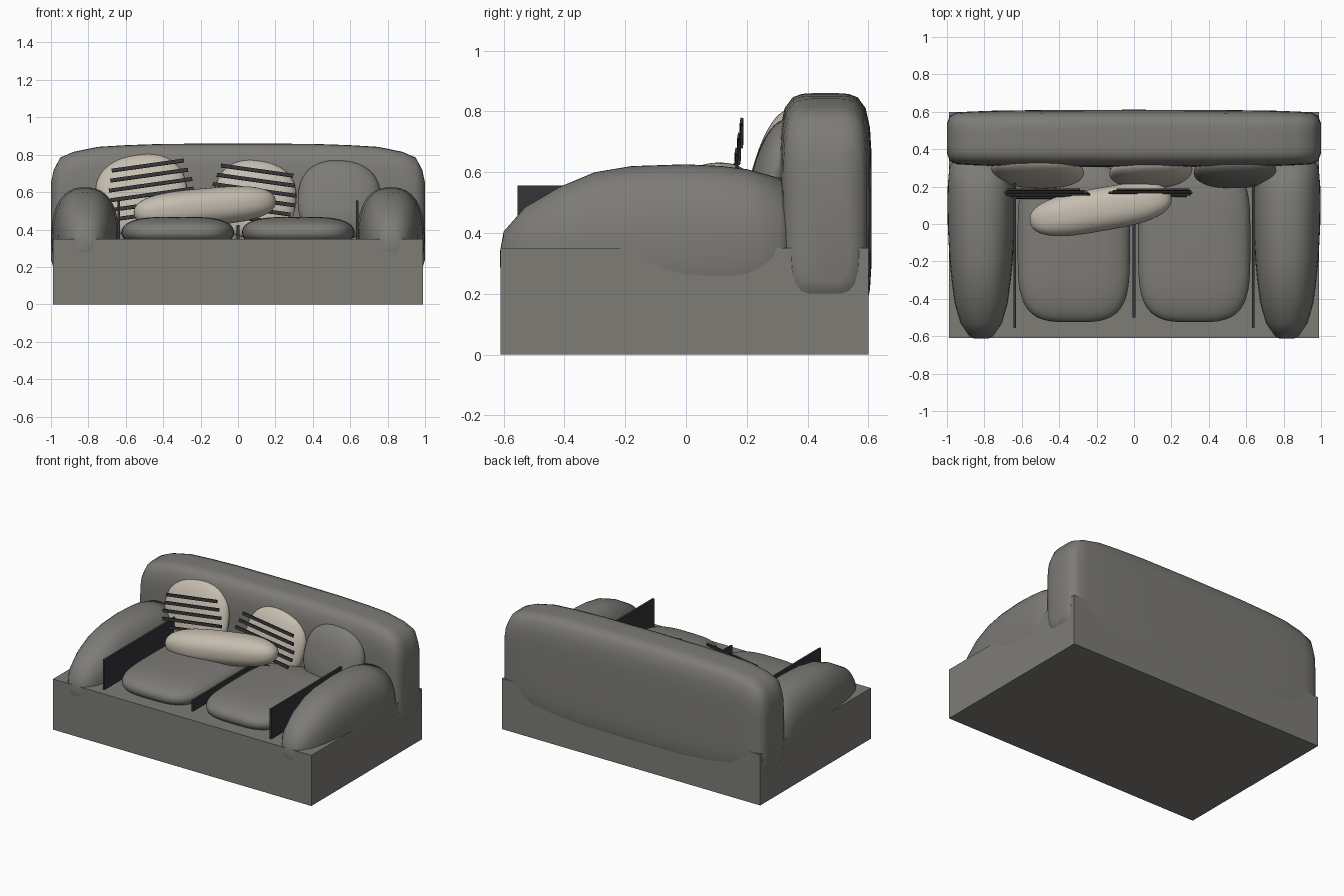
import bpy, bmesh, math
from mathutils import Vector, Euler

if "Cube" in bpy.data.objects:
    bpy.data.objects.remove(bpy.data.objects["Cube"])


def material(name, col):
    m = bpy.data.materials.new(name)
    m.diffuse_color = (*col, 1)
    m.use_nodes = True
    m.node_tree.nodes["Principled BSDF"].inputs["Base Color"].default_value = m.diffuse_color
    return m


GREY = material("grey fabric", (0.205, 0.20, 0.183))
CREAM = material("cream fabric", (0.56, 0.51, 0.43))
DARK = material("dark trim", (0.035, 0.035, 0.039))


def finish(name, bm, mat, smooth=True):
    bmesh.ops.recalc_face_normals(bm, faces=bm.faces)
    me = bpy.data.meshes.new(name)
    bm.to_mesh(me)
    bm.free()
    me.materials.append(mat)
    ob = bpy.data.objects.new(name, me)
    bpy.context.collection.objects.link(ob)
    if smooth:
        for p in me.polygons:
            p.use_smooth = True
    return ob


def box(name, lo, hi, mat, rot=(0, 0, 0)):
    lo, hi = Vector(lo), Vector(hi)
    bm = bmesh.new()
    bmesh.ops.create_cube(bm, size=1)
    bmesh.ops.scale(bm, vec=hi - lo, verts=bm.verts)
    ob = finish(name, bm, mat, False)
    ob.location = (lo + hi) / 2
    ob.rotation_euler = rot
    return ob


def loft(name, axis, sections, n, mat, steps=40):
    """Superellipse rings (pos, centre, half width, z low, z high) along x or y."""
    bm = bmesh.new()
    rings = []
    for pos, c, h, lo, hi in sections:
        ring = []
        for i in range(steps):
            a = 2 * math.pi * i / steps
            u, v = math.cos(a), math.sin(a)
            r = (abs(u) ** n + abs(v) ** n) ** (-1 / n)
            w, z = c + h * u * r, (lo + hi) / 2 + (hi - lo) / 2 * v * r
            ring.append(bm.verts.new((pos, w, z) if axis == 'x' else (w, pos, z)))
        rings.append(ring)
    for a, b in zip(rings, rings[1:]):
        for i in range(steps):
            j = (i + 1) % steps
            bm.faces.new((a[i], a[j], b[j], b[i]))
    bm.faces.new(rings[0])
    bm.faces.new(rings[-1])
    return finish(name, bm, mat)


def cushion(name, loc, half, exps, mat, rot=(0, 0, 0)):
    """Soft superellipsoid with one exponent for each axis."""
    bm = bmesh.new()
    bmesh.ops.create_icosphere(bm, subdivisions=5, radius=1)
    for v in bm.verts:
        lo, hi = 0.5, 2.0
        for _ in range(24):
            t = (lo + hi) / 2
            if sum(abs(c * t) ** e for c, e in zip(v.co, exps)) > 1:
                hi = t
            else:
                lo = t
        v.co = Vector(c * lo * s for c, s in zip(v.co, half))
    ob = finish(name, bm, mat)
    ob.location = loc
    ob.rotation_euler = [math.radians(r) for r in rot]
    return ob


# base
box("base", (-0.988, -0.61, 0), (0.988, 0.60, 0.35), GREY)

# backrest: half the sections, mirrored
half = [(0, .153, .10, .86), (.4, .152, .10, .858), (.6, .15, .11, .851), (.75, .148, .13, .842),
        (.88, .143, .15, .815), (.95, .138, .17, .785), (.985, .12, .19, .72), (1.0, .08, .24, .65)]
full = [(-x, h, lo, hi) for x, h, lo, hi in reversed(half[1:])] + half
loft("backrest", 'x', [(x, .458, h, lo, hi) for x, h, lo, hi in full], 5, GREY)

# armrests
arm = [(-.612, .04, .29, .34), (-.60, .065, .22, .405), (-.53, .11, .17, .485), (-.42, .142, .14, .55),
       (-.30, .158, .12, .60), (-.18, .17, .10, .62), (0, .179, .10, .626), (.12, .18, .10, .62),
       (.2, .179, .11, .61), (.31, .17, .13, .58), (.345, .14, .2, .5)]
for side, label in ((-1, "left"), (1, "right")):
    loft(label + "_armrest", 'y', [(y, side * .817, h, lo, hi) for y, h, lo, hi in arm], 2.4, GREY)
    # seat cushion
    cushion(label + "_seat_cushion", (side * .322, -.10, .385), (.30, .425, .083), (3.5, 4, 2.2), GREY)
    # outer divider
    box(label + "_divider", (side * .638 - .007, -.555, .33), (side * .638 + .007, .22, .556), DARK)
box("centre_divider", (-.007, -.50, .33), (.007, .22, .425), DARK)

# back pillows
cushion("left_pillow", (-.515, .285, .585), (.245, .07, .225), (2.4, 2, 2.4), CREAM, (-16, -8, 0))
cushion("middle_pillow", (.09, .28, .56), (.22, .07, .215), (2.4, 2, 2.4), CREAM, (-14, 8, 0))
cushion("right_pillow", (.54, .28, .56), (.22, .07, .215), (2.4, 2, 2.4), GREY, (-14, 4, 0))

# pillow stripes: thin bars stepping down each striped pillow
for label, cx, cz, tilt in (("left", -.482, .742, -8), ("middle", .102, .715, 8)):
    a = math.radians(tilt)
    for i, length in enumerate((.39, .42, .45, .45, .42, .38)):
        d = .052 * i
        c = Vector((cx - d * math.sin(a), .183 - d * .16, cz - d * math.cos(a)))
        s = Vector((length / 2, .005, .010))
        box(f"{label}_stripe_{i + 1}", c - s, c + s, DARK, Euler((math.radians(-9), a, 0)))

# bolster
cushion("bolster", (-.178, .078, .52), (.385, .115, .10), (3.2, 2.3, 2.3), CREAM, (0, -5, 10))
